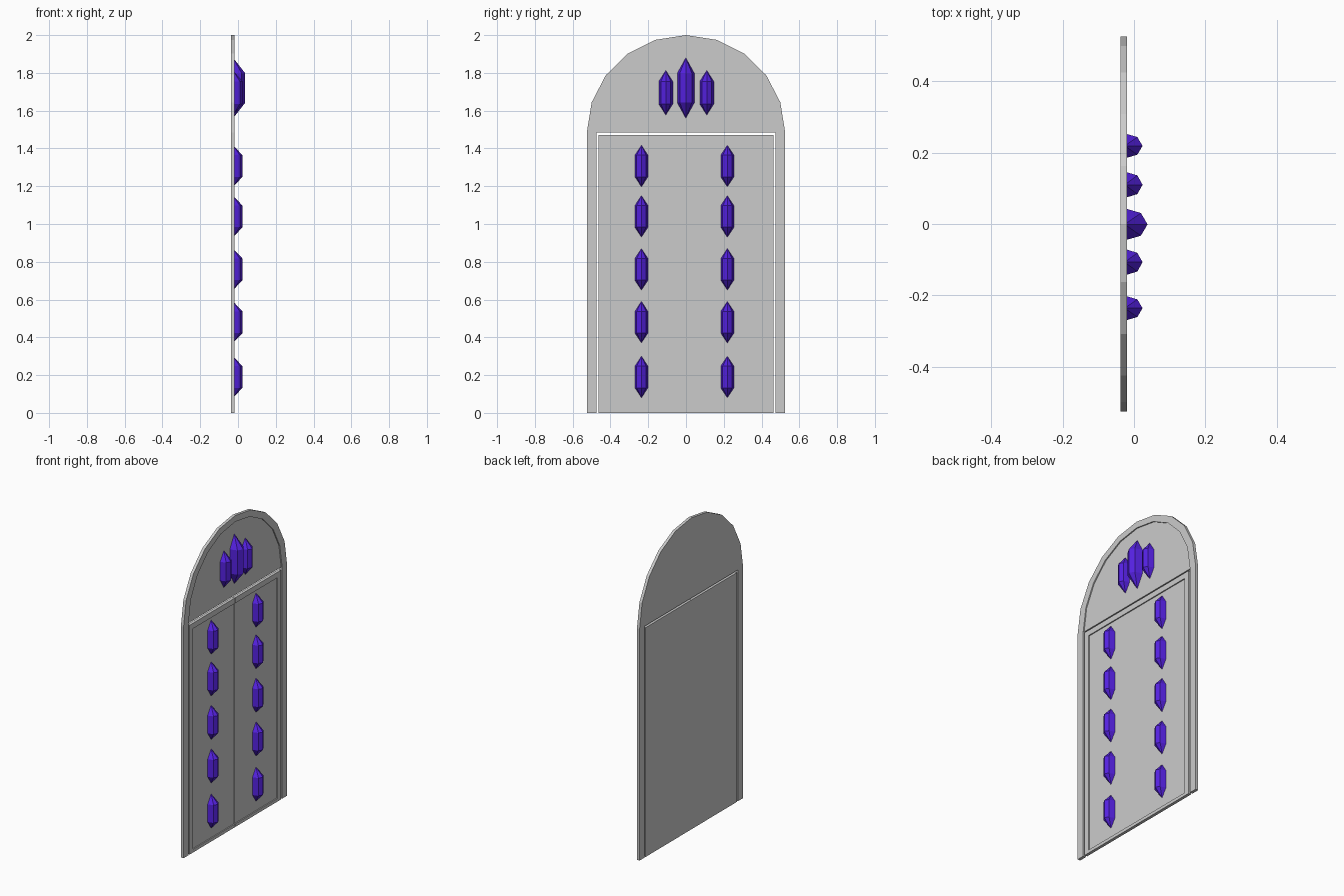
import bpy, bmesh, math

if "Cube" in bpy.data.objects:
    bpy.data.objects.remove(bpy.data.objects["Cube"])

BACK, FLOOR, FRONT = -0.038, -0.026, -0.019   # x depths: rear, recessed face, raised face
SPRING = 1.485                                # height where the arch starts

purple = bpy.data.materials.new("purple_crystal")
purple.diffuse_color = (0.09, 0.015, 0.75, 1)
purple.use_nodes = True
purple.node_tree.nodes["Principled BSDF"].inputs["Base Color"].default_value = purple.diffuse_color


def finish(name, bm, mat=None):
    bmesh.ops.recalc_face_normals(bm, faces=bm.faces)
    me = bpy.data.meshes.new(name)
    bm.to_mesh(me)
    bm.free()
    ob = bpy.data.objects.new(name, me)
    bpy.context.collection.objects.link(ob)
    if mat:
        me.materials.append(mat)
    return ob


def slab(name, outline, x0, x1):
    """Extrude a (y, z) outline along x."""
    bm = bmesh.new()
    face = bm.faces.new([bm.verts.new((x0, y, z)) for y, z in outline])
    ext = bmesh.ops.extrude_face_region(bm, geom=[face], use_keep_orig=True)
    for v in ext["geom"]:
        if isinstance(v, bmesh.types.BMVert):
            v.co.x = x1
    return finish(name, bm)


def arc(ry, rz):
    """Ten-segment half arch from right to left."""
    return [(ry * math.cos(math.pi * i / 10), SPRING + rz * math.sin(math.pi * i / 10))
            for i in range(11)]


def crystal(name, y, z, half_w, half_h, shoulder, tip_x):
    """Half of an eight-sided crystal with pointed ends, flat against the door."""
    bm = bmesh.new()
    d = tip_x - FLOOR
    angles = [math.radians(a) for a in (-90, -45, 0, 45, 90)]
    low, high = [[bm.verts.new((FLOOR + d * math.cos(a), y + half_w * math.sin(a), z + s))
                  for a in angles] for s in (-shoulder, shoulder)]
    bottom = bm.verts.new((FLOOR, y, z - half_h))
    top = bm.verts.new((FLOOR, y, z + half_h))
    for i in range(4):
        bm.faces.new((low[i], low[i + 1], high[i + 1], high[i]))
        bm.faces.new((high[i], high[i + 1], top))
        bm.faces.new((low[i + 1], low[i], bottom))
    bm.faces.new((bottom, low[0], high[0], top, high[-1], low[-1]))
    finish(name, bm, purple)


# arched frame with jambs
outer, inner = arc(0.525, 0.515), arc(0.475, 0.475)
slab("arched_frame", [(0.525, 0)] + outer + [(-0.525, 0), (-0.475, 0)]
     + inner[::-1] + [(0.475, 0)], BACK, FRONT)

# recessed panel filling the arch
slab("arch_panel", inner, BACK, FLOOR)

# two door leaves, each with a raised border on its outer sides
TOP, RIM = 1.472, 0.035
for side, s in (("left", -1), ("right", 1)):
    a, b = 0.001 * s, 0.463 * s
    slab(side + "_door_leaf", [(a, 0), (b, 0), (b, TOP), (a, TOP)], BACK, FLOOR)
    c = b - RIM * s
    slab(side + "_door_border", [(a, 0), (b, 0), (b, TOP), (a, TOP), (a, TOP - RIM),
                                 (c, TOP - RIM), (c, 0.02), (a, 0.02)], FLOOR, FRONT)

# rows of crystals on the leaves
for side, y in (("left", -0.236), ("right", 0.219)):
    for i, z in enumerate((0.19, 0.48, 0.76, 1.04, 1.307)):
        crystal(f"{side}_crystal_{i + 1}", y, z, 0.035, 0.11, 0.057, 0.024)

# crystal cluster in the arch
crystal("arch_crystal_centre", -0.001, 1.72, 0.045, 0.16, 0.078, 0.038)
for side, y in (("left", -0.107), ("right", 0.11)):
    crystal("arch_crystal_" + side, y, 1.695, 0.037, 0.118, 0.06, 0.024)
